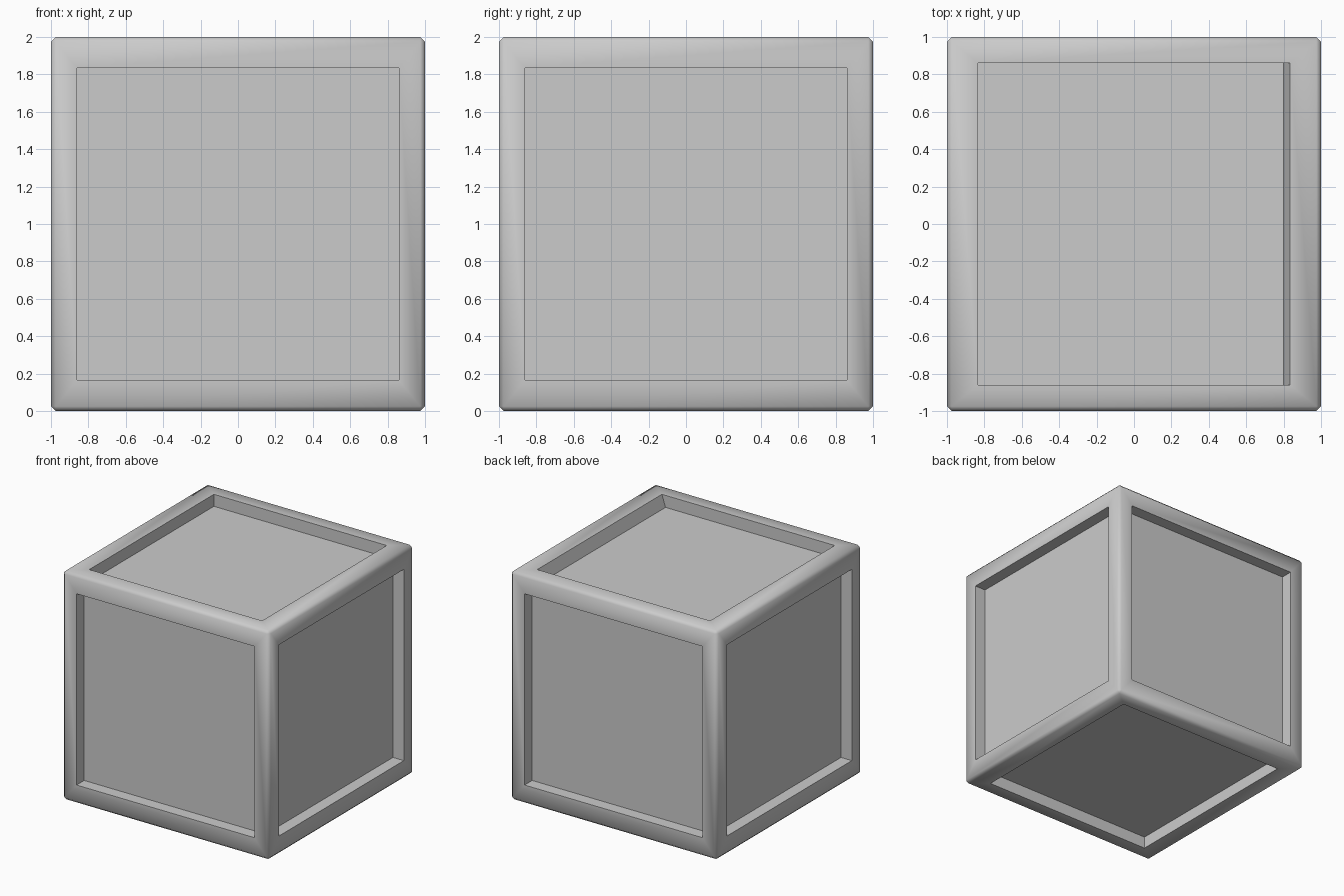
import bpy
import bmesh
from math import radians
from mathutils import Vector

default_cube = bpy.data.objects.get("Cube")
if default_cube:
    bpy.data.objects.remove(default_cube, do_unlink=True)

DEPTH = 0.105
BEVEL = 0.025

# One plain grey for the whole crate
grey = bpy.data.materials.new("light_grey")
grey.use_nodes = True
grey.diffuse_color = (0.6, 0.6, 0.6, 1)
grey.node_tree.nodes["Principled BSDF"].inputs["Base Color"].default_value = (0.6, 0.6, 0.6, 1)

# Solid block with a narrow chamfer
bm = bmesh.new()
bmesh.ops.create_cube(bm, size=2)
bmesh.ops.bevel(bm, geom=bm.edges[:], offset=BEVEL, segments=1, affect='EDGES')
sides = [f for f in bm.faces if f.calc_area() > 1]

# Recessed panel on each side
for face in sides:
    normal = face.normal.copy()
    axis = max(range(3), key=lambda i: abs(normal[i]))
    half = Vector((0.835 if axis == 2 else 0.86, 0.86, 0.835))
    bmesh.ops.inset_individual(bm, faces=[face], thickness=0.1)
    for v in face.verts:
        for i in range(3):
            if i != axis:
                v.co[i] = half[i] if v.co[i] > 0 else -half[i]
    panel = bmesh.ops.extrude_discrete_faces(bm, faces=[face])["faces"][0]
    for v in panel.verts:
        v.co -= normal * DEPTH
        # The top recess has one sloping wall
        if normal.z > 0.5 and v.co.x > 0:
            v.co.x = 0.8

bmesh.ops.recalc_face_normals(bm, faces=bm.faces[:])
bmesh.ops.translate(bm, verts=bm.verts[:], vec=(0, 0, 1))
mesh = bpy.data.meshes.new("panelled_crate")
bm.to_mesh(mesh)
bm.free()
mesh.materials.append(grey)

crate = bpy.data.objects.new("panelled_crate", mesh)
bpy.context.collection.objects.link(crate)
bpy.ops.object.select_all(action='DESELECT')
crate.select_set(True)
bpy.context.view_layer.objects.active = crate
bpy.ops.object.shade_smooth_by_angle(angle=radians(60))
